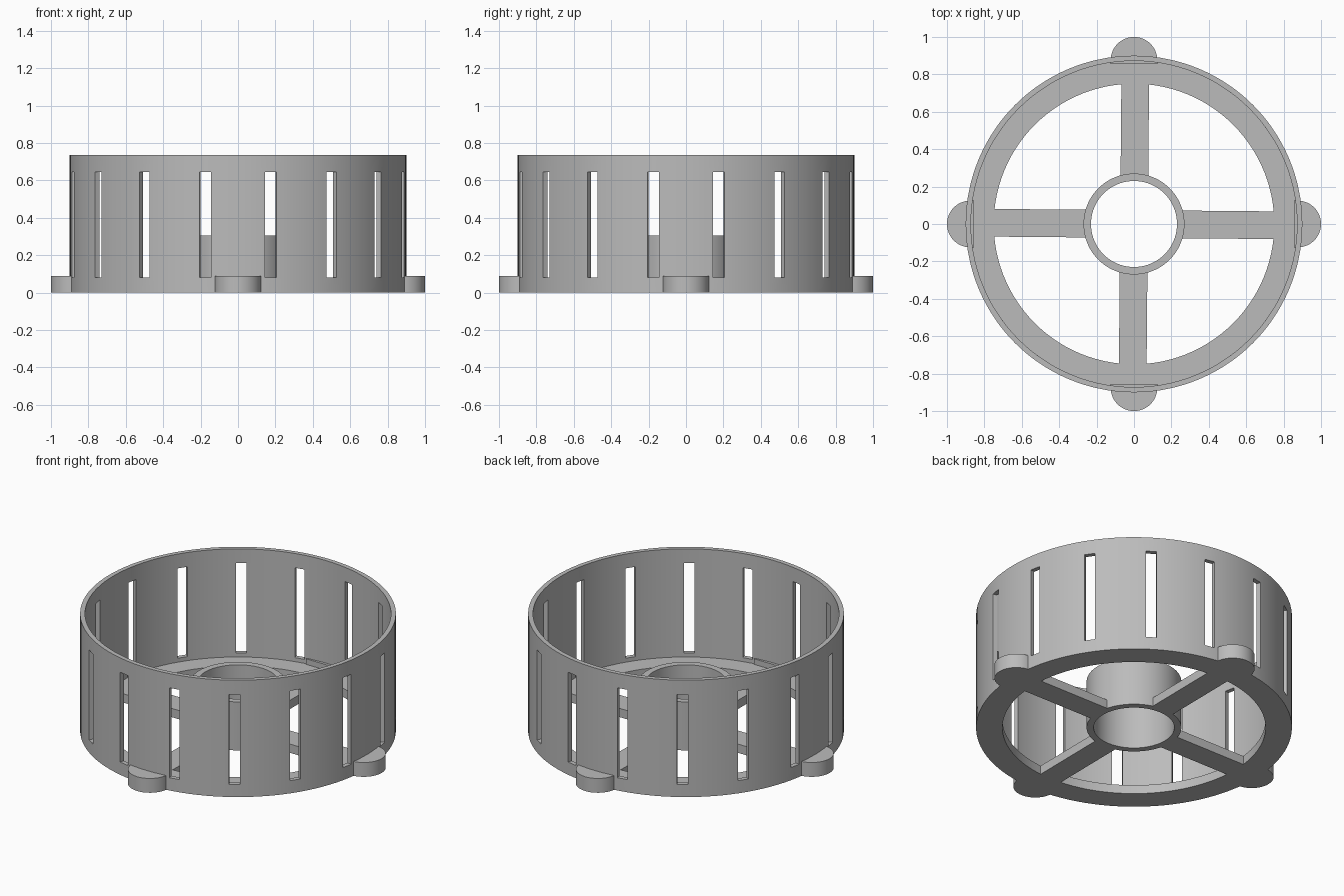
import bpy, bmesh
from math import sin, cos, pi, asin, radians

cube = bpy.data.objects.get("Cube")
if cube:
    bpy.data.objects.remove(cube, do_unlink=True)

GREY = (0.5, 0.5, 0.5, 1)
mat = bpy.data.materials.new("plain grey")
mat.use_nodes = True
mat.diffuse_color = GREY
mat.node_tree.nodes["Principled BSDF"].inputs["Base Color"].default_value = GREY

WALL_R, WALL_T, WALL_H = 0.9, 0.028, 0.735
FLOOR_T, RIM_R, SPOKE_W = 0.055, 0.75, 0.148
HUB_R, HUB_HOLE, HUB_H = 0.27, 0.23, 0.305
TAB_R, TAB_H = 0.125, 0.09
SLOTS, SLOT_W = 16, 0.062


def arc(radius, start, end, steps, cx=0, cy=0):
    return [(cx + radius * cos(start + (end - start) * i / steps),
             cy + radius * sin(start + (end - start) * i / steps))
            for i in range(steps + 1)]


def circle(radius):
    return arc(radius, 0, 2 * pi, 96)[:-1]


def finish(obj):
    obj.data.materials.clear()
    obj.data.materials.append(mat)
    bpy.ops.object.select_all(action='DESELECT')
    obj.select_set(True)
    bpy.context.view_layer.objects.active = obj
    bpy.ops.object.shade_smooth_by_angle(angle=radians(30))
    return obj


def plate(name, outlines, height):
    """Extrude flat outlines, inner ones being holes, from the ground up."""
    curve = bpy.data.curves.new(name + "_outline", 'CURVE')
    curve.dimensions = '2D'
    curve.fill_mode = 'BOTH'
    curve.extrude = height / 2
    for pts in outlines:
        spline = curve.splines.new('POLY')
        spline.points.add(len(pts) - 1)
        for p, (x, y) in zip(spline.points, pts):
            p.co = (x, y, 0, 1)
        spline.use_cyclic_u = True
    temp = bpy.data.objects.new(name + "_outline", curve)
    bpy.context.collection.objects.link(temp)
    bpy.context.view_layer.update()
    mesh = bpy.data.meshes.new_from_object(
        temp.evaluated_get(bpy.context.evaluated_depsgraph_get()))
    bpy.data.objects.remove(temp, do_unlink=True)
    bm = bmesh.new()
    bm.from_mesh(mesh)
    bmesh.ops.remove_doubles(bm, verts=bm.verts, dist=0.0001)
    bmesh.ops.translate(bm, verts=bm.verts, vec=(0, 0, height / 2))
    bmesh.ops.recalc_face_normals(bm, faces=bm.faces)
    bm.to_mesh(mesh)
    bm.free()
    mesh.name = name
    obj = bpy.data.objects.new(name, mesh)
    bpy.context.collection.objects.link(obj)
    return finish(obj)


# Slotted wall: a grid round the cylinder with the slot faces left out
bm = bmesh.new()
half = asin(SLOT_W / 2 / WALL_R)
pitch, fill = 2 * pi / SLOTS, 6
angles, is_slot = [], []
for s in range(SLOTS):
    centre = (s + 0.5) * pitch
    angles.append(centre - half)
    is_slot.append(True)
    for i in range(fill):
        angles.append(centre + half + (pitch - 2 * half) * i / fill)
        is_slot.append(False)
rows = [[bm.verts.new((WALL_R * cos(a), WALL_R * sin(a), z)) for a in angles]
        for z in (0, 0.08, 0.645, WALL_H)]
for r in range(3):
    for i, slot in enumerate(is_slot):
        if not (slot and r == 1):
            j = (i + 1) % len(angles)
            bm.faces.new((rows[r][i], rows[r][j], rows[r + 1][j], rows[r + 1][i]))
mesh = bpy.data.meshes.new("slotted_wall")
bm.to_mesh(mesh)
bm.free()
wall = bpy.data.objects.new("slotted_wall", mesh)
bpy.context.collection.objects.link(wall)
solid = wall.modifiers.new("thickness", 'SOLIDIFY')
solid.thickness = WALL_T
solid.offset = -1
bpy.context.view_layer.objects.active = wall
bpy.ops.object.modifier_apply(modifier=solid.name)
finish(wall)

# Floor: rim and four slightly turned spokes, left between quarter windows
inner = (HUB_R + HUB_HOLE) / 2
outlines = [circle(WALL_R - WALL_T / 2), circle(inner)]
for k in range(4):
    turn = k * pi / 2 - radians(0.5)
    a_out = asin(SPOKE_W / 2 / RIM_R)
    a_in = asin(SPOKE_W / 2 / (inner + 0.005))
    outlines.append(arc(RIM_R, turn + a_out, turn + pi / 2 - a_out, 24)
                    + arc(inner + 0.005, turn + pi / 2 - a_in, turn + a_in, 8))
plate("spoked_floor", outlines, FLOOR_T)

# Centre hub tube
plate("hub", [circle(HUB_R), circle(HUB_HOLE)], HUB_H)

# Rounded mounting tabs, one on each side
tab = [(TAB_R, 0.855)] + arc(TAB_R, 0, pi, 24, 0, 0.875) + [(-TAB_R, 0.855)]
for k, side in enumerate(("back", "right", "front", "left")):
    c, s = cos(k * pi / 2), sin(k * pi / 2)
    plate(side + "_tab", [[(x * c - y * s, x * s + y * c) for x, y in tab]], TAB_H)
